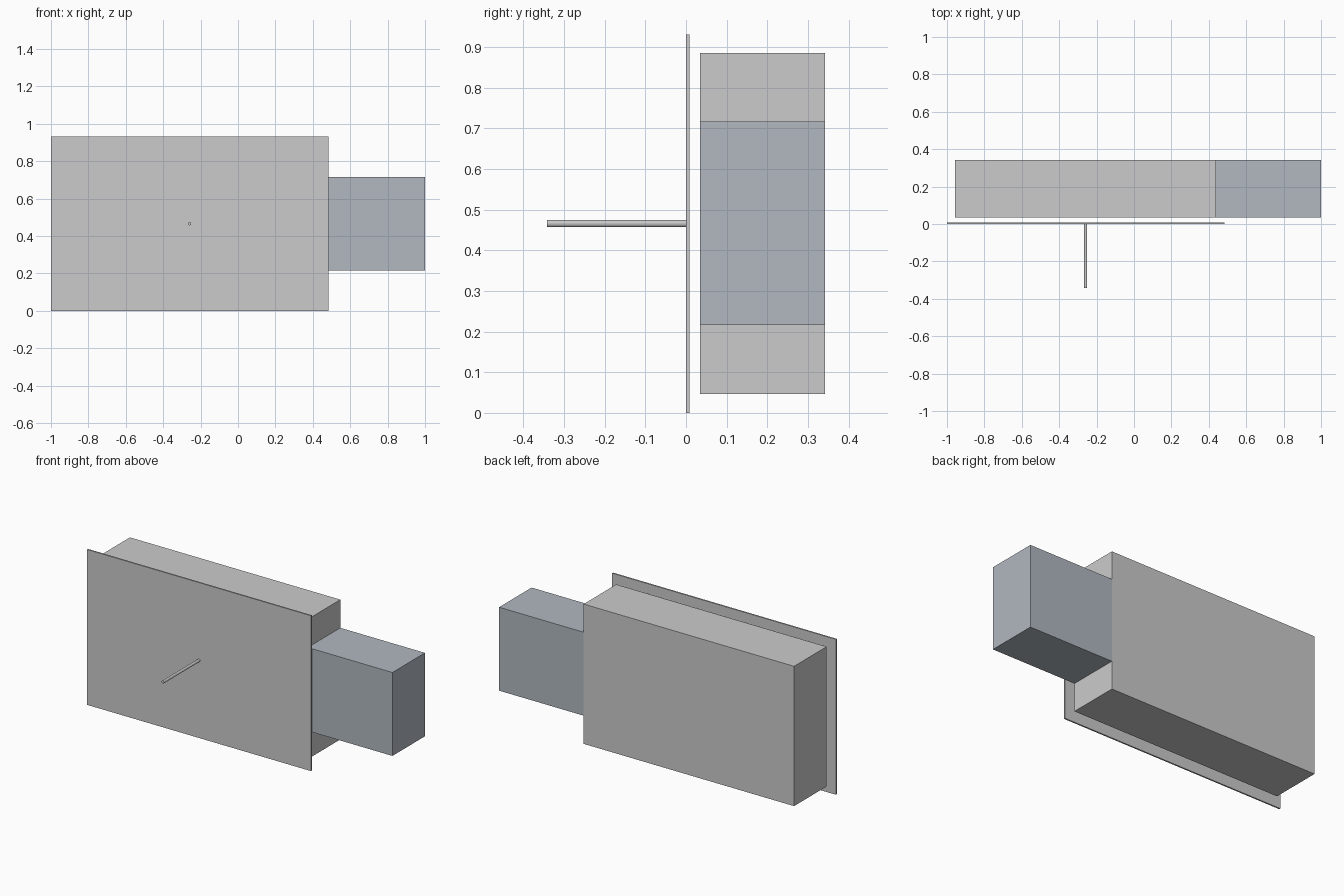
import bpy
import math

if "Cube" in bpy.data.objects:
    bpy.data.objects.remove(bpy.data.objects["Cube"])


def material(name, rgb):
    m = bpy.data.materials.new(name)
    m.diffuse_color = (*rgb, 1)
    m.use_nodes = True
    m.node_tree.nodes["Principled BSDF"].inputs["Base Color"].default_value = m.diffuse_color
    return m


def box(name, lo, hi, mat=None):
    centre = [(a + b) / 2 for a, b in zip(lo, hi)]
    bpy.ops.mesh.primitive_cube_add(size=1, location=centre)
    ob = bpy.context.object
    ob.name = name
    ob.scale = [b - a for a, b in zip(lo, hi)]
    bpy.ops.object.transform_apply(location=False, rotation=False, scale=True)
    if mat:
        ob.data.materials.append(mat)
    return ob


blue_grey = material("blue_grey", (0.44, 0.48, 0.53))

# Thin front plate, standing clear of the housing
box("front_plate", (-1.0, 0.0, 0.0), (0.483, 0.009, 0.931))

# Main housing behind the plate
box("housing", (-0.956, 0.034, 0.047), (0.439, 0.342, 0.885))

# Smaller box on the right side of the housing
box("side_box", (0.439, 0.034, 0.216), (1.0, 0.342, 0.716), blue_grey)

# Slim shaft projecting from the middle of the plate
bpy.ops.mesh.primitive_cylinder_add(
    vertices=12, radius=0.0085, depth=0.342,
    location=(-0.2585, -0.171, 0.4655), rotation=(math.pi / 2, 0, 0))
bpy.context.object.name = "shaft"
